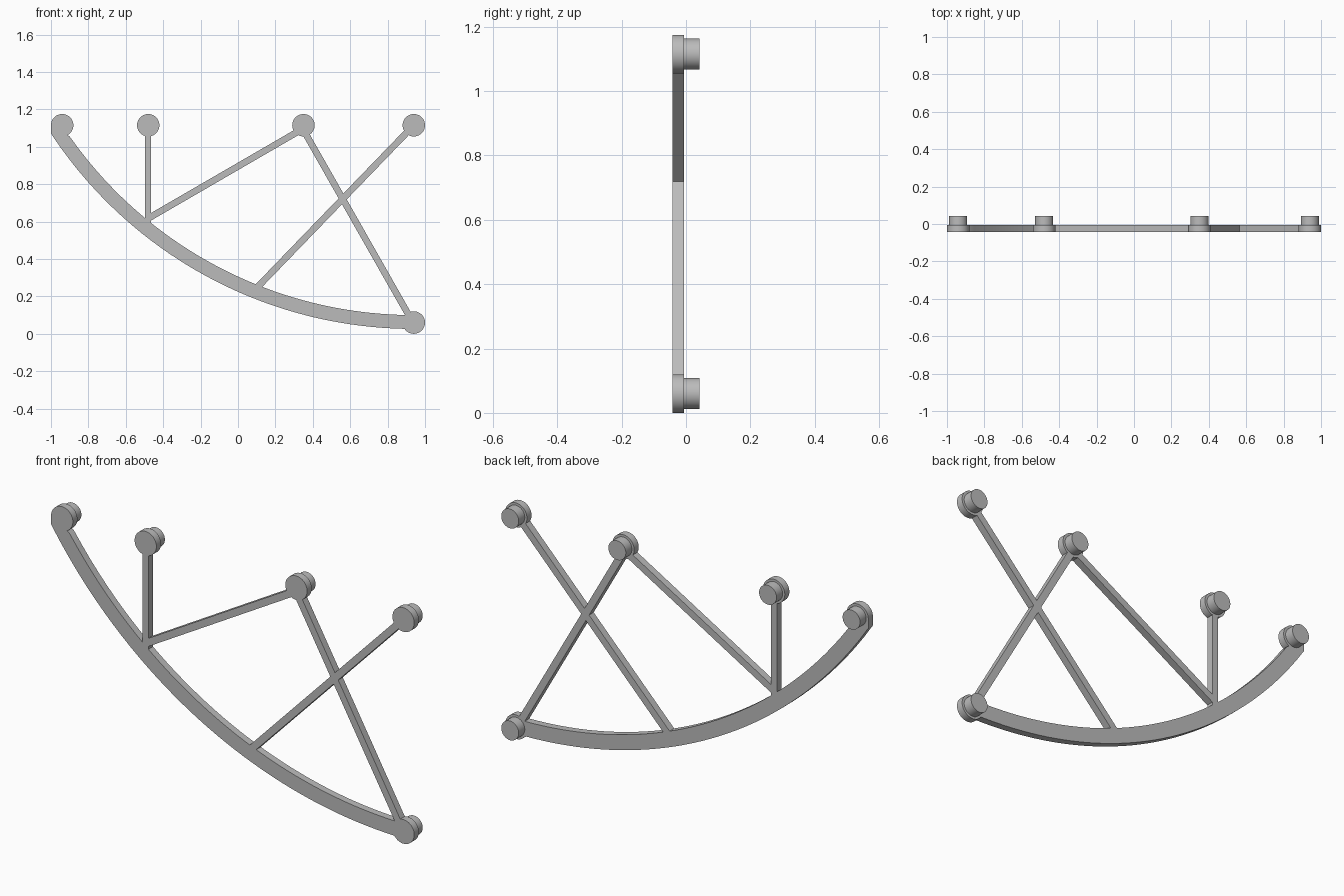
import bpy
import bmesh
from math import sqrt, pi
from mathutils import Vector, Matrix

cube = bpy.data.objects.get("Cube")
if cube:
    bpy.data.objects.remove(cube, do_unlink=True)

FRONT, BACK, PEG_END = -0.042, -0.006, 0.042
DISC_R, PEG_R = 0.06, 0.048
TOP, LOW = 1.115, 0.06

grey = bpy.data.materials.new("plain grey")
grey.use_nodes = True
colour = (0.5, 0.5, 0.5, 1)
grey.diffuse_color = colour
grey.node_tree.nodes["Principled BSDF"].inputs["Base Color"].default_value = colour


def finish(name, bm, smooth=False):
    bmesh.ops.recalc_face_normals(bm, faces=bm.faces)
    mesh = bpy.data.meshes.new(name)
    bm.to_mesh(mesh)
    bm.free()
    obj = bpy.data.objects.new(name, mesh)
    bpy.context.collection.objects.link(obj)
    mesh.materials.append(grey)
    if smooth:
        bpy.ops.object.select_all(action="DESELECT")
        obj.select_set(True)
        bpy.context.view_layer.objects.active = obj
        bpy.ops.object.shade_smooth_by_angle(angle=pi / 6)
    return obj


def plate(name, outline, smooth=False):
    """Extrude an x-z outline through the frame thickness."""
    bm = bmesh.new()
    face = bm.faces.new([bm.verts.new((x, FRONT, z)) for x, z in outline])
    moved = bmesh.ops.extrude_face_region(bm, geom=[face])["geom"]
    verts = [v for v in moved if isinstance(v, bmesh.types.BMVert)]
    bmesh.ops.translate(bm, verts=verts, vec=(0, BACK - FRONT, 0))
    return finish(name, bm, smooth)


def cylinder(name, x, z, radius, y0, y1):
    bm = bmesh.new()
    place = Matrix.Translation((x, (y0 + y1) / 2, z)) @ Matrix.Rotation(pi / 2, 4, "X")
    bmesh.ops.create_cone(bm, cap_ends=True, segments=48, radius1=radius,
                          radius2=radius, depth=y1 - y0, matrix=place)
    return finish(name, bm, True)


def strut(name, start, end, width=0.035):
    a, b = Vector(start), Vector(end)
    side = (b - a).normalized().orthogonal() * width / 2
    plate(name, [a + side, b + side, b - side, a - side])


# Curved main rail, a circular arc that levels out at the lower right
CX, CZ, R_IN, R_OUT = 0.94, 2.35, 2.25, 2.324
STEPS = 40


def arc(radius, x_end):
    xs = [CX + (x_end - CX) * i / STEPS for i in range(STEPS + 1)]
    return [(x, CZ - sqrt(radius ** 2 - (x - CX) ** 2)) for x in xs]


plate("curved_rail", arc(R_OUT, -1) + [(-1, TOP)] + arc(R_IN, -0.9)[::-1], True)

# Straight struts
strut("upright_strut", (-0.48, TOP), (-0.48, 0.585), 0.032)
strut("rising_strut", (-0.48, 0.617), (0.35, 1.098))
strut("falling_strut", (0.35, 1.09), (0.94, 0.052))
strut("crossing_strut", (0.94, TOP), (0.09, 0.235))

# Round ends with pegs at the back
ends = {"rail_top": (-0.94, TOP), "upright": (-0.48, TOP), "peak": (0.35, TOP),
        "crossing": (0.94, TOP), "rail_bottom": (0.94, LOW)}
for label, (x, z) in ends.items():
    cylinder(label + "_disc", x, z, DISC_R, FRONT, BACK)
    cylinder(label + "_peg", x, z, PEG_R, BACK, PEG_END)
